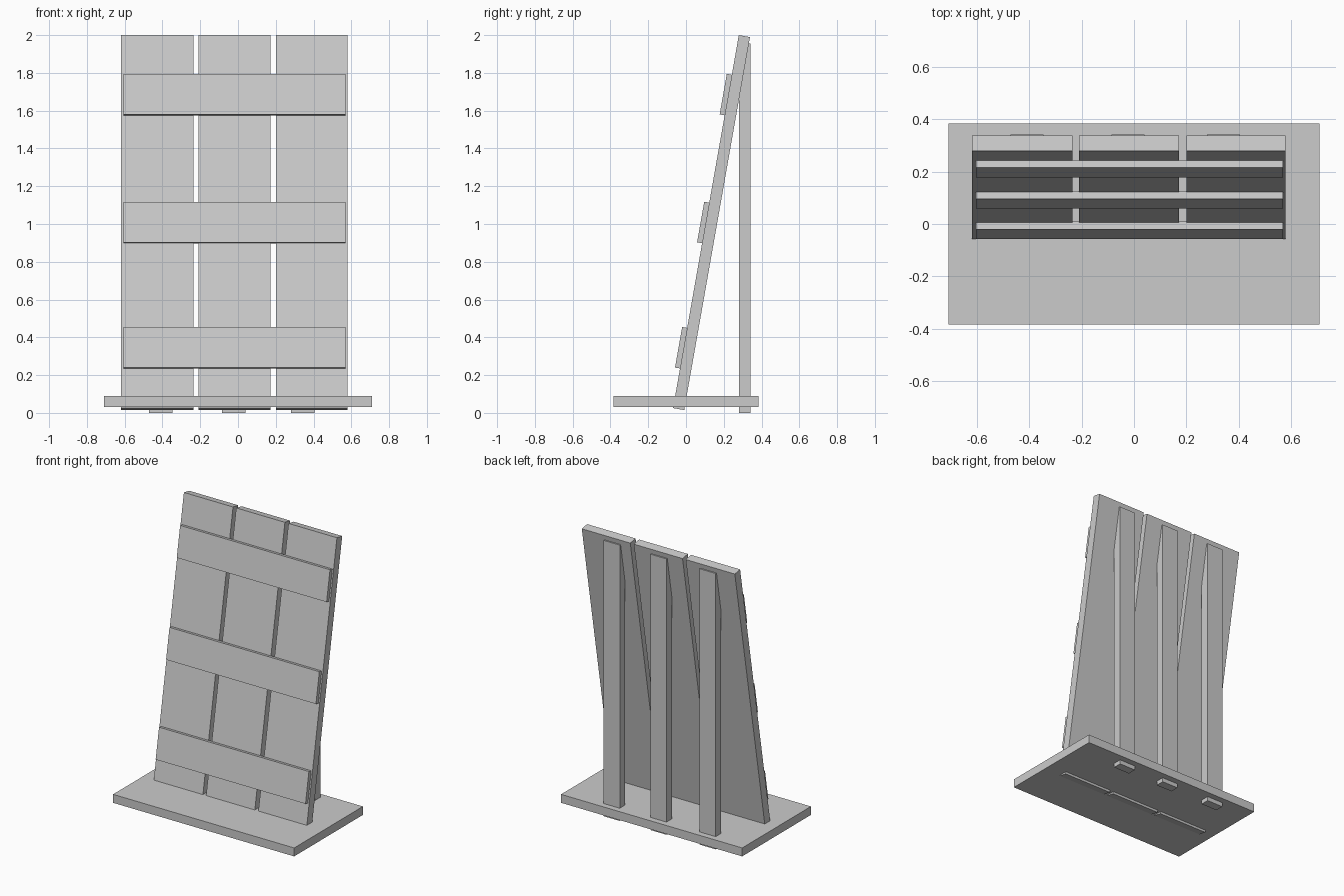
import bpy
from math import radians
from mathutils import Matrix, Vector

old = bpy.data.objects.get("Cube")
if old:
    bpy.data.objects.remove(old, do_unlink=True)

# Single plain grey
GREY = (0.6, 0.6, 0.6, 1)
grey = bpy.data.materials.new("plain grey")
grey.use_nodes = True
grey.diffuse_color = GREY
grey.node_tree.nodes["Principled BSDF"].inputs["Base Color"].default_value = GREY

# The leaning board: its centre, tilt, length and thickness
LEAN = Matrix.Translation((0, 0.135, 1.0075)) @ Matrix.Rotation(radians(-10), 4, "X")
LENGTH, THICK = 2.005, 0.06


def box(name, low, high, frame=Matrix()):
    """Box between two corners, placed in the given frame."""
    low, high = Vector(low), Vector(high)
    bpy.ops.mesh.primitive_cube_add(size=1)
    ob = bpy.context.object
    ob.name = name
    size = high - low
    ob.data.transform(Matrix.Diagonal((*size, 1)))
    ob.matrix_world = frame @ Matrix.Translation((low + high) / 2)
    ob.data.materials.append(grey)
    return ob


# Base plate
box("base_plate", (-0.71, -0.385, 0.03), (0.71, 0.385, 0.09))

# Three leaning planks, each with an upright post behind
sides = ("right", "middle", "left")
planks = ((-0.62, -0.235), (-0.21, 0.172), (0.2, 0.58))
posts = (-0.472, -0.086, 0.28)
for side, (x0, x1), post in zip(sides, planks, posts):
    box(f"{side}_plank", (x0, -THICK / 2, -LENGTH / 2), (x1, THICK / 2, LENGTH / 2), LEAN)
    box(f"{side}_post", (post, 0.281, 0), (post + 0.126, 0.342, 1.955))

# Three horizontal slats across the front of the planks
for name, z in (("lower", 0.345), ("centre", 1.008), ("upper", 1.685)):
    along = (z - 1.0075 - 0.0075) / LEAN[2][2]
    box(f"{name}_slat", (-0.605, -0.057, along - 0.109), (0.57, -0.027, along + 0.109), LEAN)
